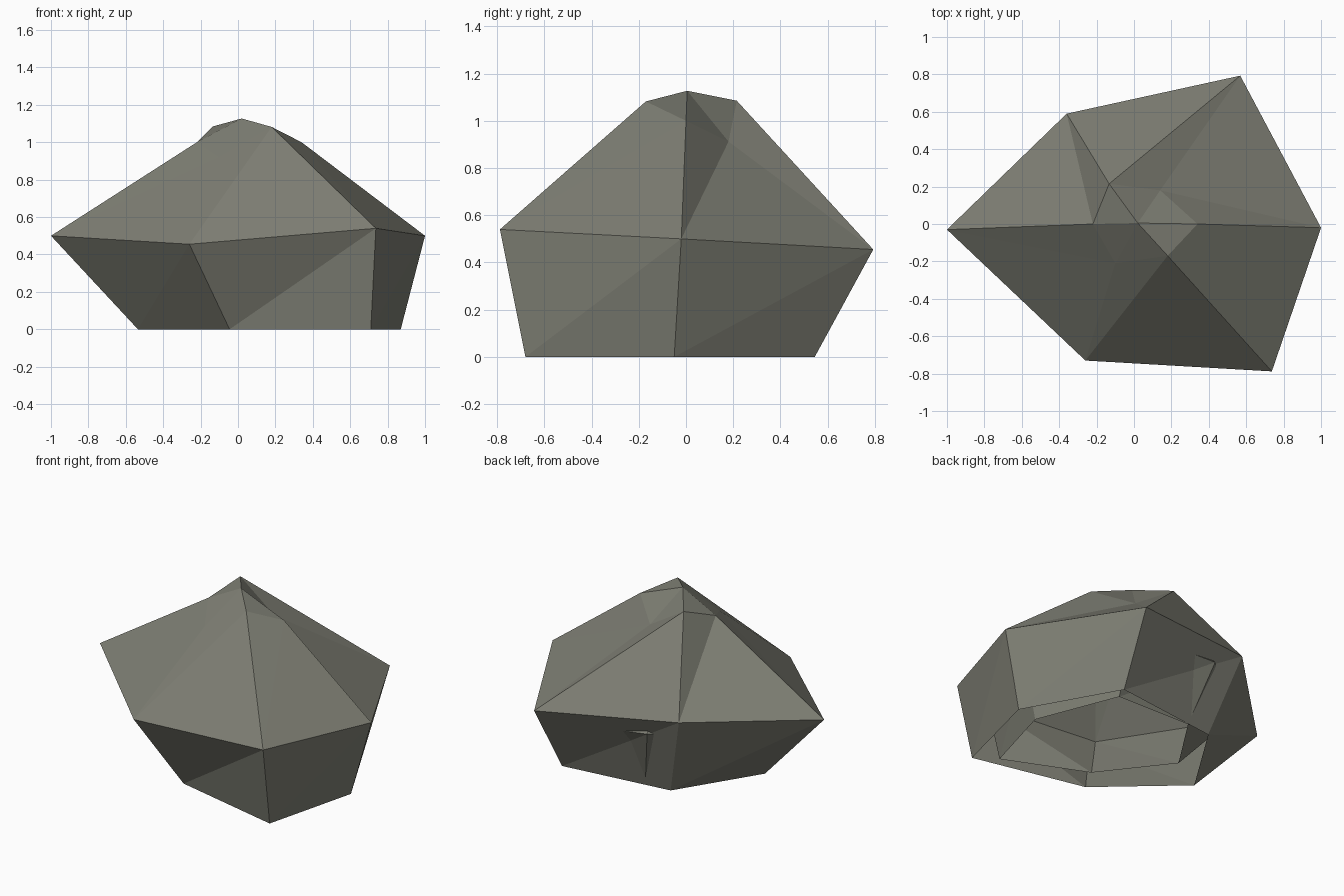
import bpy, bmesh

if "Cube" in bpy.data.objects:
    bpy.data.objects.remove(bpy.data.objects["Cube"])

# Rings, counter-clockwise from the left corner
LOW = [(-.535, -.07, 0), (-.045, -.51, 0), (.71, -.68, 0),
       (.87, -.05, 0), (.535, .545, 0), (-.205, .455, 0)]
MID = [(-1, -.03, .5), (-.26, -.73, .455), (.737, -.788, .54),
       (1, -.02, .5), (.568, .793, .455), (-.36, .59, .545)]
CAP = [(-.22, 0, 1.0), (-.1, -.21, .92), (.18, -.17, 1.082),
       (.34, 0, 1.0), (.14, .18, .912), (-.133, .215, 1.085)]
PEAK = (.02, .005, 1.127)


def shrink(p):
    """Smaller, slightly turned copy of a point, for the inner shell."""
    x, y, z = p[0] - .139, p[1] - .04, p[2]
    return (.715 * x + .045 * y + .197, -.12 * x + .835 * y + .085, .76 * z)


def same(p):
    return p


def band(bm, lo, hi):
    """Join two rings with triangles, split from lower corner to next upper corner."""
    for i in range(6):
        j = (i + 1) % 6
        bm.faces.new((lo[i], lo[j], hi[j]))
        bm.faces.new((lo[i], hi[j], hi[i]))


def shell(name, place, material):
    """Faceted dome, open underneath."""
    bm = bmesh.new()
    low, mid, cap = [[bm.verts.new(place(p)) for p in r] for r in (LOW, MID, CAP)]
    peak = bm.verts.new(place(PEAK))
    band(bm, low, mid)
    band(bm, mid, cap)
    for i in range(6):
        bm.faces.new((cap[i], cap[(i + 1) % 6], peak))
    mesh = bpy.data.meshes.new(name)
    bm.to_mesh(mesh)
    bm.free()
    mesh.materials.append(material)
    obj = bpy.data.objects.new(name, mesh)
    bpy.context.collection.objects.link(obj)


# Stone colour
stone = bpy.data.materials.new("grey stone")
stone.diffuse_color = (.21, .212, .175, 1)
stone.use_nodes = True
stone.node_tree.nodes["Principled BSDF"].inputs["Base Color"].default_value = stone.diffuse_color

# Outer rock, and the inner one whose back corner pokes through
shell("outer_rock", same, stone)
shell("inner_rock", shrink, stone)
